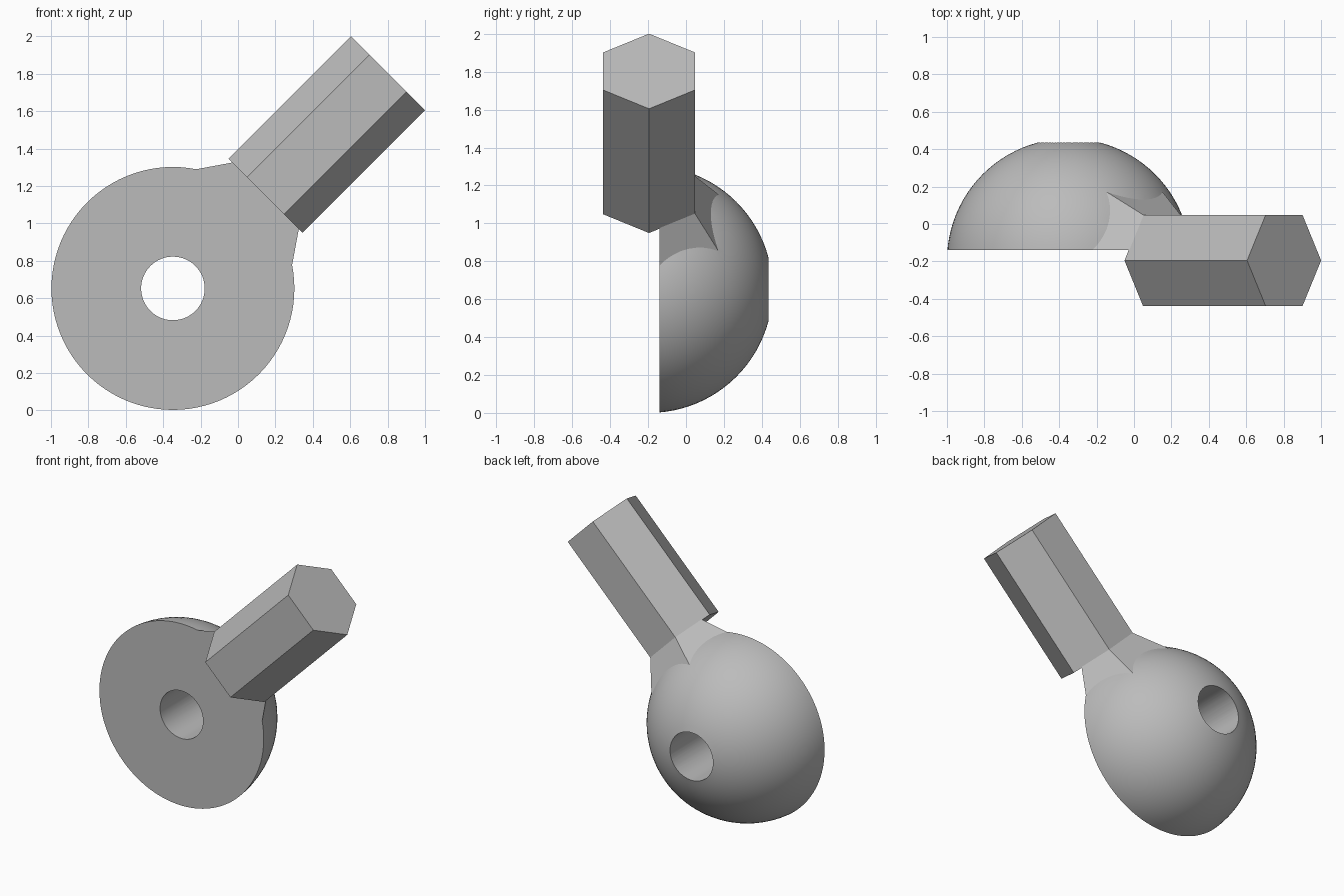
import bpy, math
from mathutils import Vector, Matrix

if "Cube" in bpy.data.objects:
    bpy.data.objects.remove(bpy.data.objects["Cube"], do_unlink=True)

CENTRE = Vector((-0.348, -0.195, 0.652))
AXIS = Vector((1, 0, 1)).normalized()
RADIUS = 0.652
FACE_Y = -0.14

grey = bpy.data.materials.new("grey")
grey.use_nodes = True
grey.diffuse_color = (0.5, 0.5, 0.5, 1)
grey.node_tree.nodes["Principled BSDF"].inputs["Base Color"].default_value = (0.5, 0.5, 0.5, 1)


def name_part(name):
    obj = bpy.context.object
    obj.name = name
    obj.data.materials.append(grey)
    return obj


def hex_part(name, start, end, r_start, r_end):
    """Six-sided bar or taper along the tilted axis, corners up and down."""
    bpy.ops.mesh.primitive_cone_add(vertices=6, radius1=r_start, radius2=r_end, depth=end - start)
    obj = name_part(name)
    side = Vector((1, 0, -1)).normalized()
    turn = Matrix((side, AXIS.cross(side), AXIS)).transposed()
    spin = Matrix.Rotation(math.radians(90), 4, 'Z')  # first corner sits on local y
    obj.data.transform(Matrix.Translation(CENTRE + AXIS * (start + end) / 2) @ turn.to_4x4() @ spin)
    return obj


def combine(target, tool, operation):
    mod = target.modifiers.new(operation.lower(), 'BOOLEAN')
    mod.operation = operation
    mod.solver = 'EXACT'
    mod.object = tool
    bpy.context.view_layer.objects.active = target
    bpy.ops.object.modifier_apply(modifier=mod.name)
    bpy.data.objects.remove(tool, do_unlink=True)


# Rounded body, poles facing front and back
bpy.ops.mesh.primitive_uv_sphere_add(segments=96, ring_count=48, radius=RADIUS)
body = name_part("domed_body")
body.data.transform(Matrix.Translation(CENTRE) @ Matrix.Rotation(math.radians(90), 4, 'X'))

# Flared hexagonal neck
combine(body, hex_part("neck", 0.45, 0.705, 0.455, 0.28), 'UNION')

# Flat front face
bpy.ops.mesh.primitive_cube_add(size=2, location=(0, FACE_Y - 1, 0.8))
cutter = name_part("front_cutter")
cutter.scale = (2, 1, 2)
bpy.context.view_layer.update()
combine(body, cutter, 'DIFFERENCE')

# Round hole from front to back
bpy.ops.mesh.primitive_cylinder_add(vertices=64, radius=0.17, depth=3,
                                    location=CENTRE, rotation=(math.radians(90), 0, 0))
cutter = name_part("hole_cutter")
bpy.context.view_layer.update()
combine(body, cutter, 'DIFFERENCE')

bpy.ops.object.select_all(action='DESELECT')
body.select_set(True)
bpy.context.view_layer.objects.active = body
bpy.ops.object.shade_smooth_by_angle(angle=math.radians(20))

# Hexagonal shaft
shaft = hex_part("hex_shaft", 0.70, 1.627, 0.28, 0.28)
